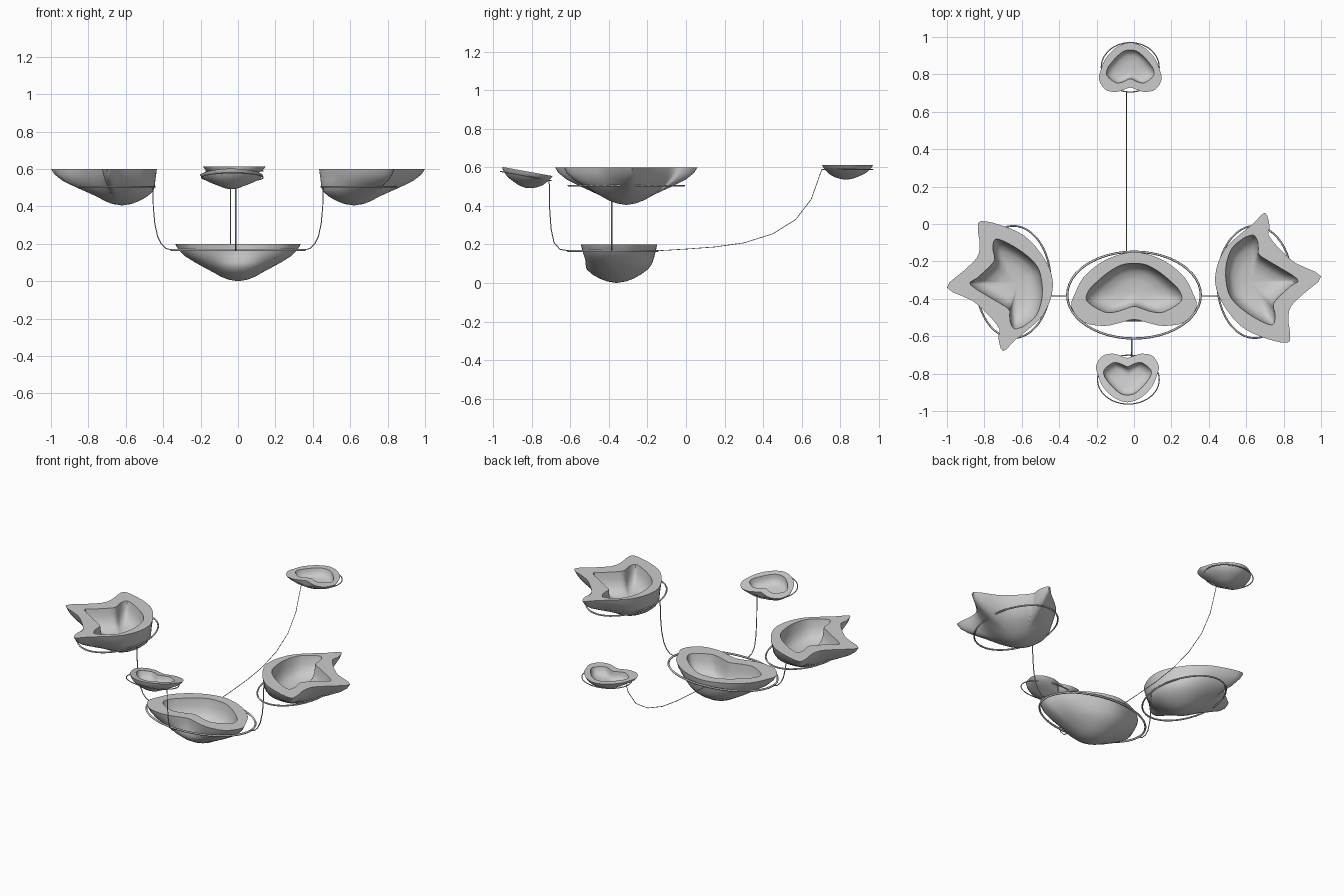
import bpy, bmesh, math
from mathutils import Vector

cube = bpy.data.objects.get("Cube")
if cube:
    bpy.data.objects.remove(cube, do_unlink=True)

grey = bpy.data.materials.new("plain_grey")
grey.use_nodes = True
grey.diffuse_color = (0.6, 0.6, 0.6, 1)
grey.node_tree.nodes["Principled BSDF"].inputs["Base Color"].default_value = (0.6, 0.6, 0.6, 1)


def smooth_loop(points, steps=3):
    """Closed spline through the given points."""
    pts = [Vector(p) for p in points]
    n = len(pts)
    out = []
    for i in range(n):
        a, b, c, d = (pts[(i + k) % n] for k in (-1, 0, 1, 2))
        for s in range(steps):
            t = s / steps
            out.append(b + (c - a) * t / 2 + (a - b * 2.5 + c * 2 - d / 2) * t * t
                       + ((b - c) * 3 + d - a) * t ** 3 / 2)
    return out


def mirrored(half):
    """Close a half outline across the x = 0 line."""
    return half + [(-x, y) for x, y in reversed(half[1:-1])]


def scaled(points, sx, sy):
    return [(x * sx, y * sy) for x, y in points]


# Depth fraction, scale, blend towards a round bottom
OUTSIDE = [(0, 1, 0), (0.15, 0.98, 0.06), (0.33, 0.95, 0.25), (0.5, 0.93, 0.6),
           (0.64, 0.85, 0.85), (0.77, 0.68, 1), (0.88, 0.48, 1), (0.96, 0.26, 1)]
INSIDE = [(0, 1), (0.25, 0.96), (0.45, 0.86), (0.58, 0.7), (0.64, 0.4)]


def bowl(name, outer, inner, round_radius, depth, location, rotation=(0, 0, 0)):
    """Thick bowl whose rim lies on the local ground plane."""
    bm = bmesh.new()
    outer, inner = smooth_loop(outer), smooth_loop(inner)
    n = len(outer)
    rings = []
    for z, s in reversed(INSIDE):
        rings.append([bm.verts.new((p.x * s, p.y * s, -z * depth)) for p in inner])
    for z, s, blend in OUTSIDE:
        ring = []
        for p in outer:
            q = p.lerp(p.normalized() * round_radius, blend) * s
            ring.append(bm.verts.new((q.x, q.y, -z * depth)))
        rings.append(ring)
    for low, high in zip(rings, rings[1:]):
        for i in range(n):
            j = (i + 1) % n
            bm.faces.new((low[i], low[j], high[j], high[i]))
    floor = bm.verts.new((0, 0, -0.66 * depth))
    base = bm.verts.new((0, 0, -depth))
    for i in range(n):
        j = (i + 1) % n
        bm.faces.new((floor, rings[0][j], rings[0][i]))
        bm.faces.new((base, rings[-1][i], rings[-1][j]))
    bmesh.ops.recalc_face_normals(bm, faces=bm.faces)
    mesh = bpy.data.meshes.new(name)
    bm.to_mesh(mesh)
    bm.free()
    mesh.materials.append(grey)
    obj = bpy.data.objects.new(name, mesh)
    bpy.context.collection.objects.link(obj)
    obj.location, obj.rotation_euler = location, rotation
    bpy.ops.object.select_all(action='DESELECT')
    obj.select_set(True)
    bpy.context.view_layer.objects.active = obj
    bpy.ops.object.shade_smooth_by_angle(angle=math.radians(50))


def wire(name, points, radius, closed=False, location=(0, 0, 0), rotation=(0, 0, 0)):
    """Thin round rod along a path."""
    curve = bpy.data.curves.new(name, 'CURVE')
    curve.dimensions = '3D'
    curve.bevel_depth = radius
    curve.bevel_resolution = 1
    curve.use_fill_caps = True
    spline = curve.splines.new('POLY')
    spline.points.add(len(points) - 1)
    for target, p in zip(spline.points, points):
        target.co = (*p, 1)
    spline.use_cyclic_u = closed
    curve.materials.append(grey)
    obj = bpy.data.objects.new(name, curve)
    bpy.context.collection.objects.link(obj)
    obj.location, obj.rotation_euler = location, rotation


def hoop(name, rx, ry, location, rotation=(0, 0, 0), radius=0.005):
    angles = [math.tau * i / 48 for i in range(48)]
    wire(name, [(rx * math.cos(a), ry * math.sin(a), 0) for a in angles],
         radius, True, location, rotation)


# Outlines: rounded bean shape and three-pointed shape
bean_outer = mirrored([(0, .21), (.1, .19), (.19, .145), (.27, .075), (.315, -.01),
                       (.335, -.085), (.27, -.165), (.16, -.185), (.08, -.17), (0, -.15)])
bean_inner = mirrored([(0, .15), (.07, .14), (.14, .1), (.2, .05), (.245, 0),
                       (.25, -.055), (.16, -.11), (.1, -.11), (.05, -.095), (0, -.08)])
spiky_outer = [(.08, .37), (.105, .3), (.1, .25), (.165, .17), (.245, .1), (.38, .03),
               (.29, -.06), (.22, -.13), (.205, -.2), (.215, -.28), (.2, -.325),
               (.095, -.305), (-.03, -.25), (-.12, -.155), (-.18, -.04), (-.18, .07),
               (-.135, .175), (-.065, .245), (.015, .31)]
spiky_inner = [(.02, .25), (.04, .22), (.045, .18), (.05, .145), (.12, .1), (.255, .015),
               (.22, -.02), (.16, -.075), (.125, -.12), (.135, -.18), (.12, -.23),
               (.05, -.205), (-.03, -.155), (-.09, -.1), (-.12, -.04), (-.13, .07),
               (-.1, .175), (-.04, .23), (-.01, .245)]
small_outer = scaled(bean_outer, .5, .67)
small_inner = scaled(bean_inner, .5, .67)

# Central bowl and its hoop
bowl("center_bowl", bean_outer, bean_inner, .19, .2, (0, -.36, .2))
hoop("center_hoop", .357, .232, (0, -.38, .167), radius=.006)

# Side bowls, each a half turn of the other, with hoops and hanging wires
for side, sign, turn in (("left", 1, 0), ("right", -1, math.pi)):
    bowl(side + "_bowl", spiky_outer, spiky_inner, .19, .195,
         (sign * .62, -.31, .6), (0, 0, turn))
    hoop(side + "_hoop", .2, .3, (sign * .645, -.31, .505))
    path = [(.455, .505), (.453, .4), (.445, .31), (.43, .24), (.41, .2), (.385, .175), (.35, .167)]
    wire(side + "_wire", [(sign * x, -.385, z) for x, z in path], .003)

# Small back bowl
bowl("back_bowl", small_outer, small_inner, .1, .077, (-.02, .83, .613))
hoop("back_hoop", .155, .132, (-.02, .838, .59), radius=.003)
path = [(-.15, .167), (0, .176), (.15, .187), (.3, .208), (.45, .255),
        (.57, .33), (.65, .435), (.705, .59)]
wire("back_wire", [(-.04, y, z) for y, z in path], .002)

# Small front bowl, tilted
tilt = (.18, 0, math.pi)
bowl("front_bowl", small_outer, small_inner, .1, .085, (-.035, -.815, .577), tilt)
hoop("front_hoop", .165, .133, (-.03, -.832, .555), tilt, .003)
path = [(-.61, .167), (-.655, .175), (-.685, .21), (-.7, .28), (-.707, .38), (-.71, .535)]
wire("front_wire", [(-.012, y, z) for y, z in path], .003)
